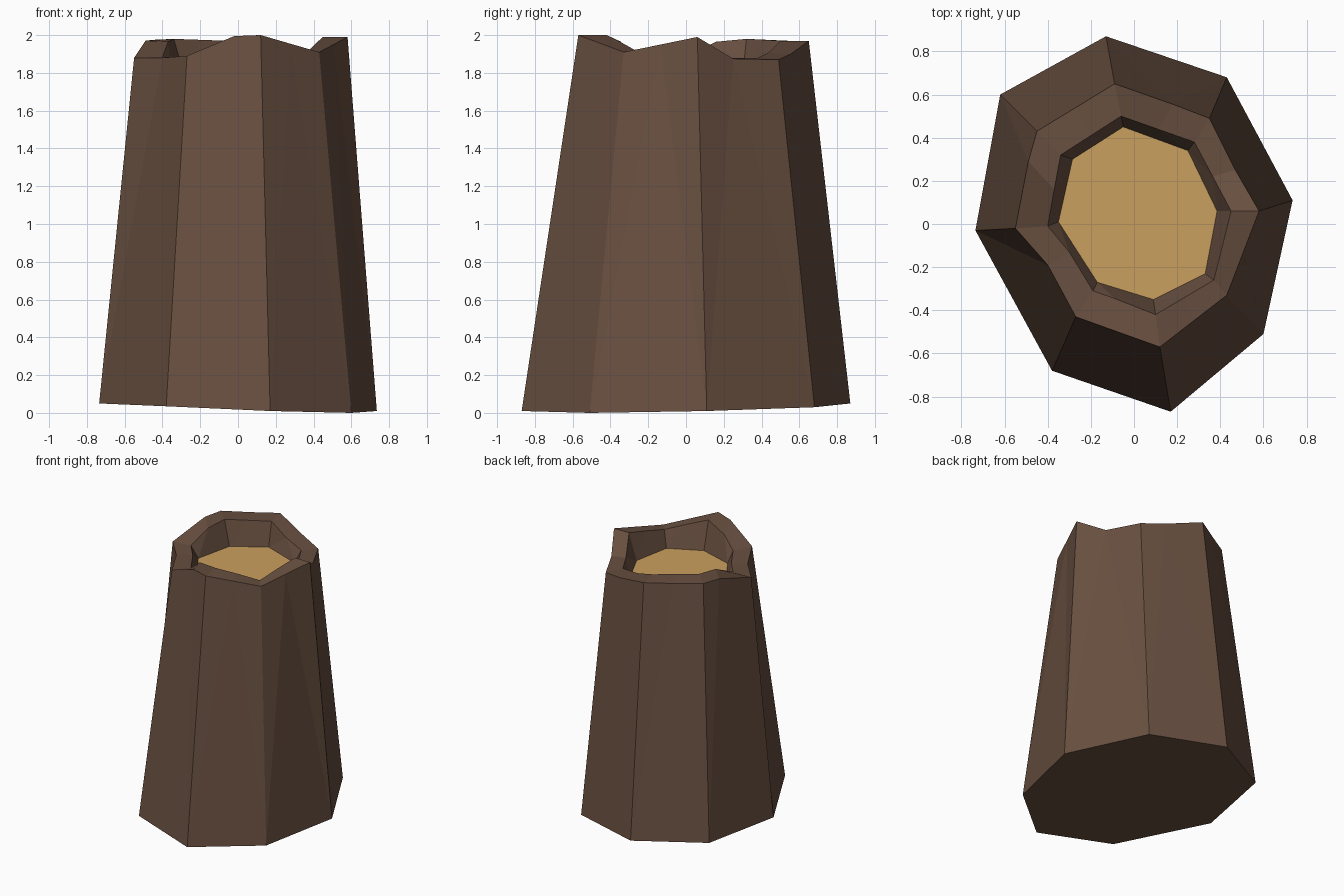
import bpy

# corners listed clockwise from the back; z of the base is slightly uneven
BASE = [(-.13, .87, .05), (.43, .68, .03), (.735, .11, .01), (.60, -.51, 0),
        (.17, -.87, .01), (-.38, -.68, .035), (-.735, -.03, .05), (-.62, .60, .06)]
# broken outer lip: corner, then the point halfway to the next corner
OUTER = [(-.09, .65, 1.97), (.18, .555, 1.90), (.35, .49, 1.87), (.47, .25, 1.875),
         (.58, .06, 1.99), (.505, -.135, 1.95), (.43, -.33, 1.91), (.275, -.45, 1.955),
         (.12, -.57, 2.0), (-.02, -.52, 1.995), (-.27, -.43, 1.89), (-.40, -.19, 1.88),
         (-.55, -.02, 1.88), (-.49, .29, 1.97), (-.45, .43, 1.975), (-.27, .54, 1.97)]
INNER = [(-.06, .50, 1.97), (.11, .44, 1.91), (.28, .38, 1.88), (.365, .22, 1.88),
         (.45, .06, 1.99), (.41, -.10, 1.955), (.37, -.26, 1.915), (.235, -.34, 1.96),
         (.10, -.42, 2.0), (-.09, -.345, 1.965), (-.19, -.31, 1.88), (-.30, -.13, 1.88),
         (-.40, -.01, 1.885), (-.37, .16, 1.965), (-.34, .32, 1.98), (-.20, .41, 1.975)]
WOOD = [(-.05, .45), (.25, .34), (.385, .06), (.33, -.23),
        (.09, -.35), (-.17, -.27), (-.35, .01), (-.285, .30)]
WOOD = [(x, y, 1.79) for x, y in WOOD]


def material(name, col):
    m = bpy.data.materials.new(name)
    m.diffuse_color = (*col, 1)
    return m


def make(name, verts, faces, mat):
    me = bpy.data.meshes.new(name)
    me.from_pydata(verts, [], faces)
    me.materials.append(mat)
    ob = bpy.data.objects.new(name, me)
    bpy.context.collection.objects.link(ob)
    return ob


# bark shell: base, outer wall, ragged lip, inner wall
faces = [tuple(range(8))]
for i in range(8):
    j = (i + 1) % 8
    a, b = i, j                                            # base
    o0, om, o1 = 8 + 2 * i, 9 + 2 * i, 8 + 2 * j           # outer lip
    n0, nm, n1 = 24 + 2 * i, 25 + 2 * i, 24 + 2 * j        # inner lip
    w0, w1 = 40 + i, 40 + j                                # wood edge
    faces += [(a, o0, om), (a, om, b), (b, om, o1),
              (o0, n0, nm, om), (om, nm, n1, o1),
              (n0, w0, nm), (nm, w0, w1), (nm, w1, n1)]
make("bark", BASE + OUTER + INNER + WOOD, faces, material("dark brown bark", (.138, .078, .051)))

# sunken cut wood surface
make("heartwood", WOOD, [tuple(range(7, -1, -1))], material("light tan wood", (.59, .35, .112)))
